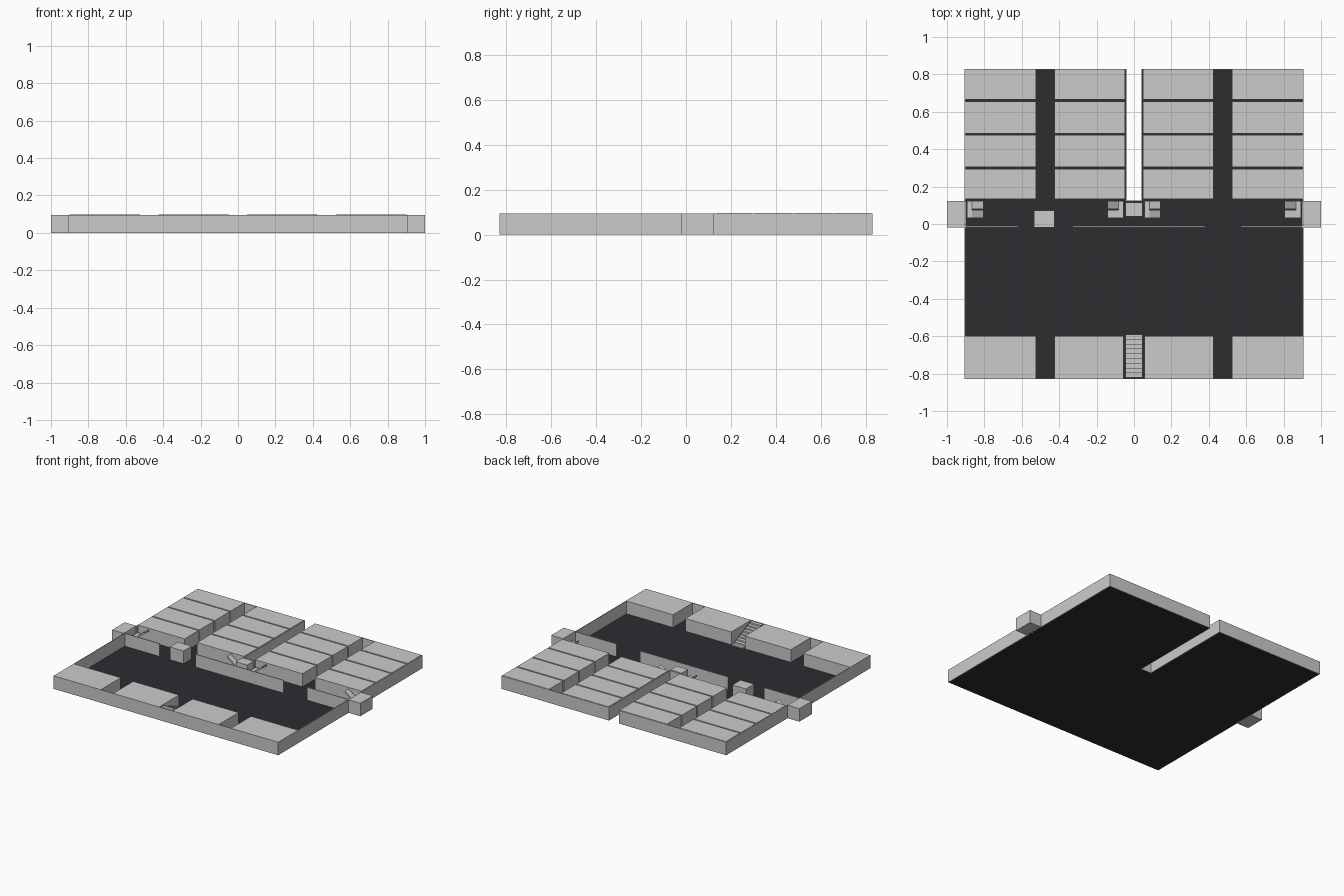
import bpy, bmesh

if "Cube" in bpy.data.objects:
    bpy.data.objects.remove(bpy.data.objects["Cube"])

H = 0.095      # wall height
T = 0.005      # wall thickness
F = 0.002      # floor thickness

dark = bpy.data.materials.new("dark_floor")
dark.diffuse_color = (0.026, 0.025, 0.03, 1)
dark.use_nodes = True
dark.node_tree.nodes["Principled BSDF"].inputs["Base Color"].default_value = dark.diffuse_color


def finish(name, bm, mat=None):
    bmesh.ops.recalc_face_normals(bm, faces=bm.faces)
    me = bpy.data.meshes.new(name)
    bm.to_mesh(me)
    bm.free()
    ob = bpy.data.objects.new(name, me)
    bpy.context.collection.objects.link(ob)
    if mat:
        me.materials.append(mat)
    return ob


def boxes(name, spans, mat=None):
    """Each span is (x0, x1, y0, y1, z0, z1)."""
    bm = bmesh.new()
    for x0, x1, y0, y1, z0, z1 in spans:
        for v in bmesh.ops.create_cube(bm, size=1)["verts"]:
            v.co.x = x1 if v.co.x > 0 else x0
            v.co.y = y1 if v.co.y > 0 else y0
            v.co.z = z1 if v.co.z > 0 else z0
    return finish(name, bm, mat)


def prism(name, profile, axis, a, b):
    """Extrude a 2D side profile along x (profile in y,z) or y (profile in x,z)."""
    bm = bmesh.new()
    vs = [bm.verts.new((a, p, z) if axis == "x" else (p, a, z)) for p, z in profile]
    face = bm.faces.new(vs)
    ext = bmesh.ops.extrude_face_region(bm, geom=[face])["geom"]
    for v in ext:
        if isinstance(v, bmesh.types.BMVert):
            setattr(v.co, axis, b)
    return finish(name, bm)


def mirrored(s):
    return (-s[1], -s[0]) + tuple(s[2:])


def both(spans):
    return spans + [mirrored(s) for s in spans]


# floor slabs, leaving the rear central slot open
boxes("floor", [(-0.9, 0.9, -0.825, 0.12, 0, F)]
      + both([(0.045, 0.9, 0.12, 0.825, 0, F)]), dark)

# thin outer walls, wrapping around the slot
boxes("outer_wall", [(-0.905, 0.905, -0.83, -0.825, 0, H),
                     (-0.045, 0.045, 0.12, 0.125, 0, H)]
      + both([(0.9, 0.905, -0.825, -0.02, 0, H),
              (0.9, 0.905, 0.12, 0.83, 0, H),
              (0.04, 0.9, 0.825, 0.83, 0, H),
              (0.04, 0.045, 0.12, 0.825, 0, H)]))

# rear rooms: four per column with narrow gaps
ys = [0.13, 0.30, 0.48, 0.66, 0.83]
rooms = [(x0, x1, a + 0.005, b - 0.005, F, H + 0.002)
         for a, b in zip(ys, ys[1:])
         for x0, x1 in ((0.047, 0.425), (0.525, 0.9))]
boxes("rear_rooms", both(rooms))

# front rooms
boxes("front_rooms", both([(0.055, 0.425, -0.825, -0.6, F, H),
                           (0.525, 0.9, -0.825, -0.6, F, H)]))

# hall partition in three lengths
boxes("hall_partition", [(x0, x1, -0.018, -0.012, F, H)
                         for x0, x1 in ((-0.9, -0.62), (-0.33, 0.38), (0.57, 0.9))])

# kiosk, central shaft and side blocks
boxes("kiosk", [(-0.535, -0.425, -0.02, 0.073, F, H)])
boxes("central_shaft", [(-0.045, 0.045, 0.04, 0.115, F, H)])
boxes("side_blocks", both([(0.905, 1.0, -0.02, 0.123, 0, H)]))

# entrance stair, high at the front and stepping down to the hall
N, y0, y1 = 9, -0.82, -0.59
prof = [(y1, F), (y0, F)]
for i in range(N):
    z = H * (N - i) / N
    prof += [(y0 + (y1 - y0) * i / N, z), (y0 + (y1 - y0) * (i + 1) / N, z)]
prism("entrance_stair", prof, "x", -0.045, 0.045)

# switchback stairs: a half landing with two sloping flights
for x, d in ((0.055, 1), (0.893, -1), (-0.055, -1), (-0.893, 1)):
    a, b, t, mid = x + d * 0.028, x + d * 0.088, 0.014, 0.05
    lo, hi = sorted((x, a))
    boxes("stair_landing", [(lo, hi, 0.032, 0.123, mid - t, mid)])
    prism("lower_flight", [(a, mid), (b, t), (b, F), (a, mid - t)], "y", 0.032, 0.075)
    prism("upper_flight", [(a, mid), (b, H), (b, H - t), (a, mid - t)], "y", 0.08, 0.123)
